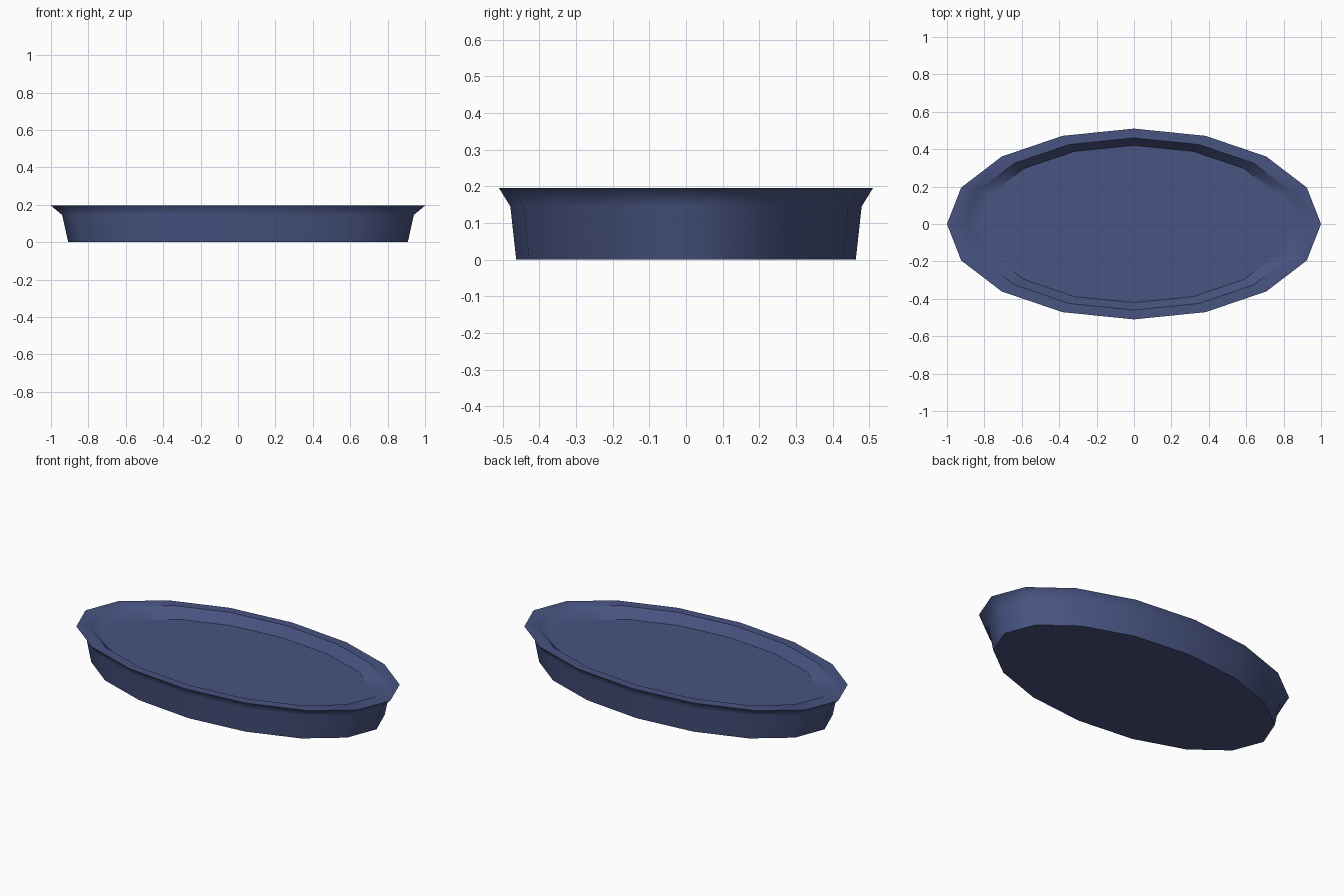
import bpy, bmesh
from math import cos, sin, pi, radians

if "Cube" in bpy.data.objects:
    bpy.data.objects.remove(bpy.data.objects["Cube"])

SIDES = 16
# Oval rings from the base, up the outside, over the rim and down to the floor:
# (x radius, y radius, z)
PROFILE = [
    (0.908, 0.463, 0.0),    # base
    (0.94, 0.479, 0.145),   # top of outer wall
    (1.00, 0.51, 0.195),    # flared rim, outer edge
    (0.905, 0.46, 0.195),   # rim, inner edge
    (0.83, 0.42, 0.139),    # tray floor
]


def oval_ring(bm, rx, ry, z):
    return [bm.verts.new((rx * cos(2 * pi * i / SIDES),
                          ry * sin(2 * pi * i / SIDES), z))
            for i in range(SIDES)]


# Oval tray: skin consecutive rings and cap base and floor
bm = bmesh.new()
rings = [oval_ring(bm, *p) for p in PROFILE]
for low, high in zip(rings, rings[1:]):
    for i in range(SIDES):
        j = (i + 1) % SIDES
        bm.faces.new((low[i], low[j], high[j], high[i]))
bm.faces.new(rings[0][::-1])
bm.faces.new(rings[-1])
bmesh.ops.recalc_face_normals(bm, faces=bm.faces)

mesh = bpy.data.meshes.new("oval_tray")
bm.to_mesh(mesh)
bm.free()
tray = bpy.data.objects.new("oval_tray", mesh)
bpy.context.collection.objects.link(tray)

# Slate blue finish
slate = bpy.data.materials.new("slate_blue")
slate.diffuse_color = (0.065, 0.088, 0.22, 1)
slate.use_nodes = True
slate.node_tree.nodes["Principled BSDF"].inputs["Base Color"].default_value = slate.diffuse_color
mesh.materials.append(slate)

# Smooth walls with crisp rim and base; large flat faces keep flat shading
bpy.context.view_layer.objects.active = tray
tray.select_set(True)
bpy.ops.object.shade_smooth_by_angle(angle=radians(43))
weighted = tray.modifiers.new("weighted_normals", 'WEIGHTED_NORMAL')
weighted.keep_sharp = True
weighted.weight = 100
